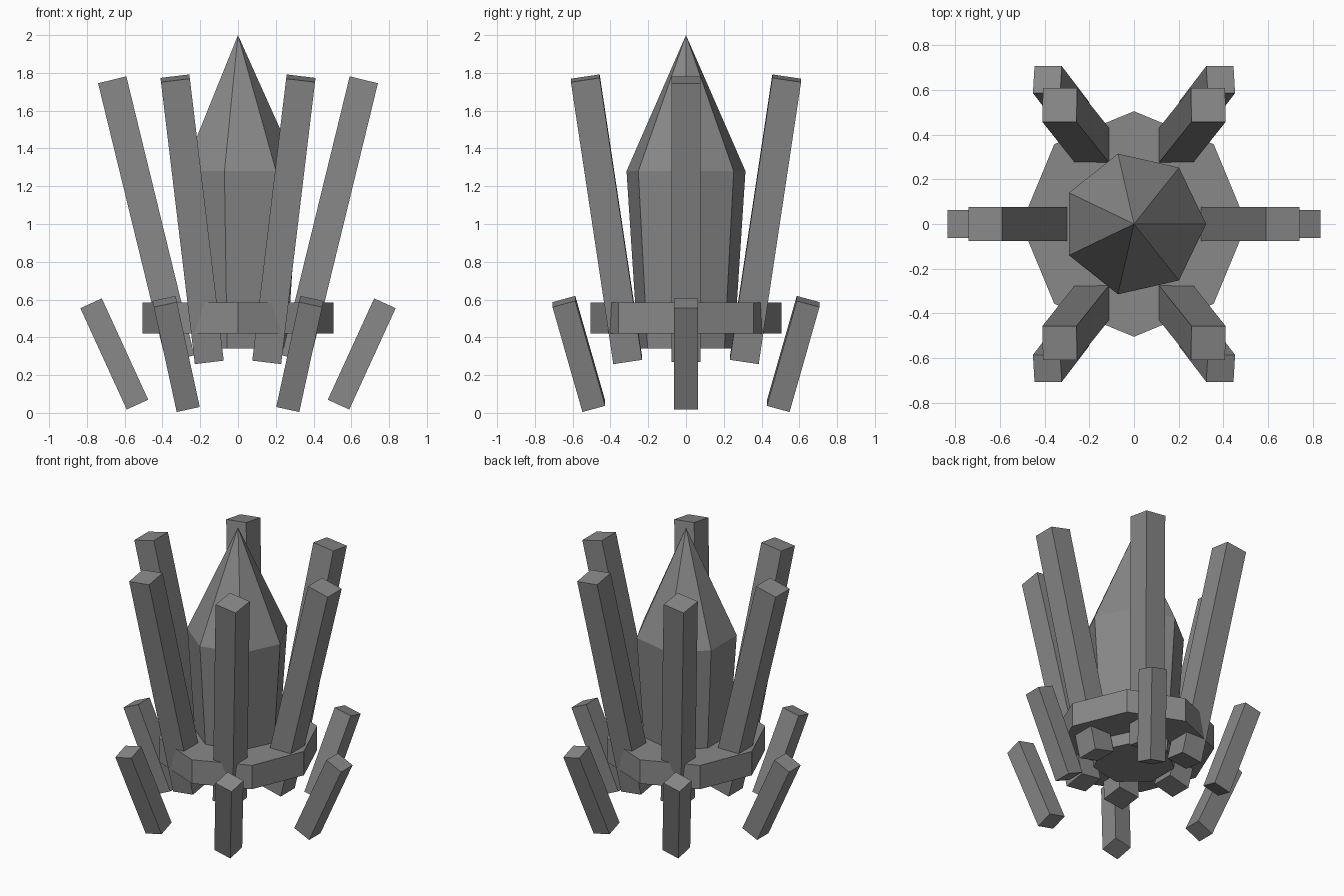
import bpy, bmesh, math
from math import cos, sin, pi, radians

if "Cube" in bpy.data.objects:
    bpy.data.objects.remove(bpy.data.objects["Cube"])

stone = bpy.data.materials.new("grey crystal")
stone.diffuse_color = (0.25, 0.25, 0.25, 1)
stone.use_nodes = True
stone.node_tree.nodes["Principled BSDF"].inputs["Base Color"].default_value = stone.diffuse_color


def finish(name, bm):
    bmesh.ops.recalc_face_normals(bm, faces=bm.faces)
    mesh = bpy.data.meshes.new(name)
    bm.to_mesh(mesh)
    bm.free()
    mesh.materials.append(stone)
    obj = bpy.data.objects.new(name, mesh)
    bpy.context.collection.objects.link(obj)
    return obj


def lathe(name, sides, profile, apex=None):
    """Closed faceted solid from (radius, z) rings, optionally pointed."""
    bm = bmesh.new()
    rings = [[bm.verts.new((r * cos(2 * pi * i / sides), r * sin(2 * pi * i / sides), z))
              for i in range(sides)] for r, z in profile]
    for a, b in zip(rings, rings[1:]):
        for i in range(sides):
            j = (i + 1) % sides
            bm.faces.new((a[i], a[j], b[j], b[i]))
    bm.faces.new(rings[0])
    if apex is None:
        bm.faces.new(rings[-1])
    else:
        tip = bm.verts.new((0, 0, apex))
        for i in range(sides):
            bm.faces.new((rings[-1][i], rings[-1][(i + 1) % sides], tip))
    return finish(name, bm)


def shards(name, radius, z, width, length, tilt_x, tilt_y):
    """Six square prisms in a circle, leaning outwards."""
    for k in range(6):
        a = k * pi / 3
        bm = bmesh.new()
        bmesh.ops.create_cube(bm, size=1)
        bmesh.ops.scale(bm, vec=(width, width, length), verts=bm.verts)
        obj = finish(f"{name}_{k + 1}", bm)
        obj.location = (radius * cos(a), radius * sin(a), z)
        obj.rotation_euler = (-radians(tilt_x) * sin(a), radians(tilt_y) * cos(a), 0)


# Central pointed crystal and the collar around it
lathe("central_crystal", 7, [(0.26, 0.34), (0.323, 1.28)], apex=2.0)
lathe("collar", 8, [(0.505, 0.42), (0.505, 0.585)])

# Tall inner shards and short outer shards
shards("tall_shard", 0.486, 1.025, 0.154, 1.52, 9.8, 13.7)
shards("short_shard", 0.655, 0.312, 0.125, 0.59, 18, 24.6)
